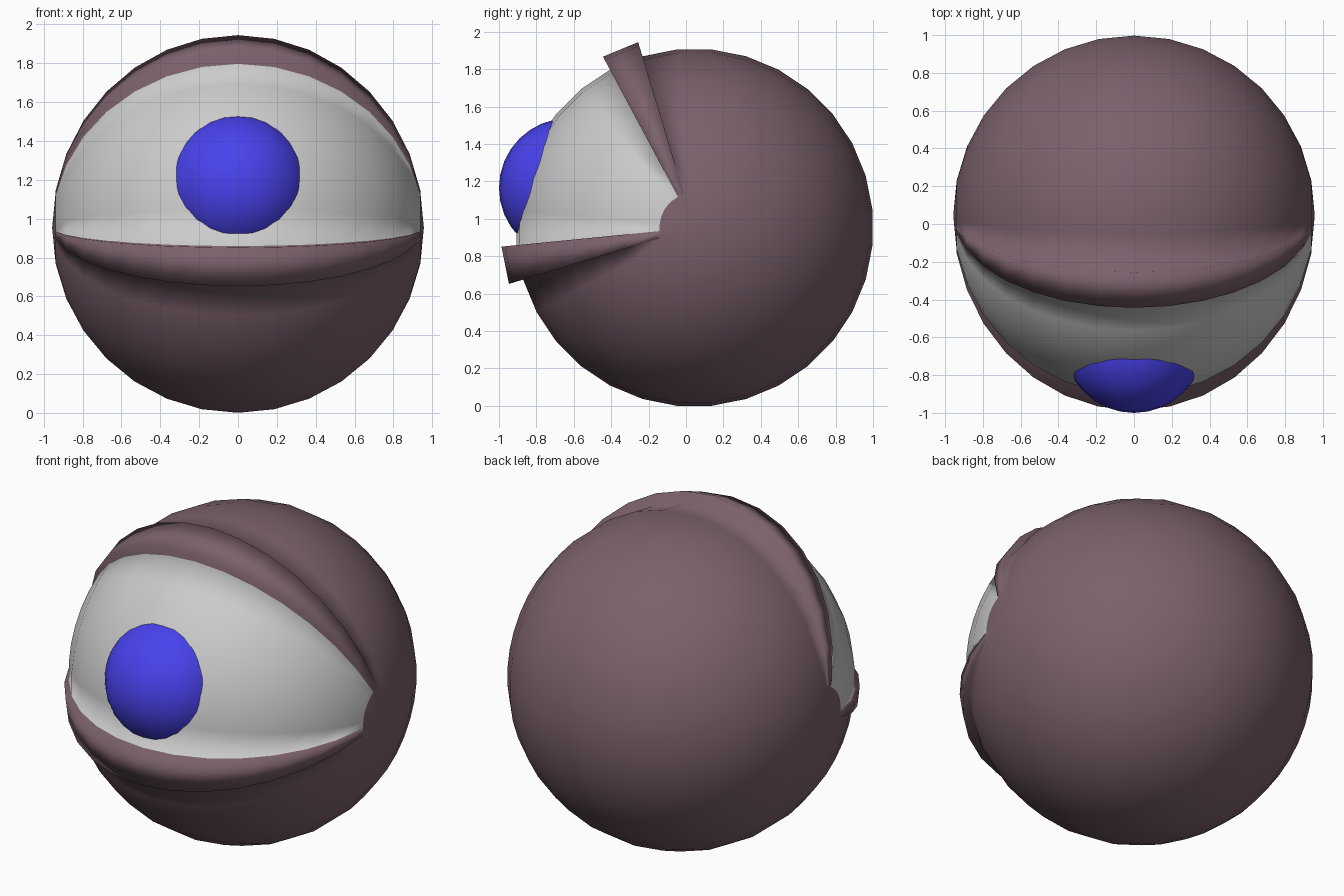
import bpy, bmesh, math
from mathutils import Matrix, Vector

if "Cube" in bpy.data.objects:
    bpy.data.objects.remove(bpy.data.objects["Cube"])

CENTER = Vector((0, 0.045, 0.953))
R = 0.957
STEP = 360 / 32


def material(name, rgb):
    m = bpy.data.materials.new(name)
    m.diffuse_color = (*rgb, 1)
    m.use_nodes = True
    m.node_tree.nodes["Principled BSDF"].inputs["Base Color"].default_value = m.diffuse_color
    return m


def finish(bm, name, mats):
    bmesh.ops.recalc_face_normals(bm, faces=bm.faces)
    for f in bm.faces:
        f.smooth = True
    me = bpy.data.meshes.new(name)
    bm.to_mesh(me)
    bm.free()
    for m in mats:
        me.materials.append(m)
    ob = bpy.data.objects.new(name, me)
    bpy.context.collection.objects.link(ob)
    return ob


def side_angle(f):
    # angle of a face around the x axis, 180 = front
    c = f.calc_center_median()
    return math.degrees(math.atan2(c.z, c.y)) % 360


skin = material("skin", (0.20, 0.12, 0.15))
white = material("eye_white", (0.8, 0.8, 0.8))
blue = material("iris_blue", (0.065, 0.055, 0.85))

# Eyeball: sphere with its poles on the x axis
bm = bmesh.new()
bmesh.ops.create_uvsphere(bm, u_segments=32, v_segments=16, radius=R)
bmesh.ops.transform(bm, verts=bm.verts, matrix=Matrix.Rotation(math.radians(STEP / 2), 4, 'X')
                    @ Matrix.Rotation(math.radians(90), 4, 'Y'))

# Exposed white wedge between the lids, and one strip per lid
quads = [f for f in bm.faces if len(f.verts) == 4]
for f in quads:
    if 118 < side_angle(f) < 186:
        f.material_index = 1
lids = [[f for f in quads if abs(side_angle(f) - a) < STEP / 2] for a in (10 * STEP, 17 * STEP)]

# Lids: strips raised outwards, tapering towards the eye corners
for strip in lids:
    geom = bmesh.ops.extrude_face_region(bm, geom=strip)["geom"]
    raised = [v for v in geom if isinstance(v, bmesh.types.BMVert)]
    bmesh.ops.delete(bm, geom=[f for f in strip if f.is_valid], context='FACES_ONLY')
    for v in raised:
        v.co.y *= 1.083
        v.co.z *= 1.083
        for f in v.link_faces:
            f.material_index = 0
bmesh.ops.translate(bm, verts=bm.verts, vec=CENTER)
finish(bm, "eyeball_with_lids", [skin, white])

# Iris: smaller sphere bulging from the white
bm = bmesh.new()
bmesh.ops.create_uvsphere(bm, u_segments=32, v_segments=16, radius=0.372)
bmesh.ops.transform(bm, verts=bm.verts, matrix=Matrix.Translation((0, -0.628, 1.166))
                    @ Matrix.Rotation(math.radians(90), 4, 'Y'))
finish(bm, "iris", [blue])
